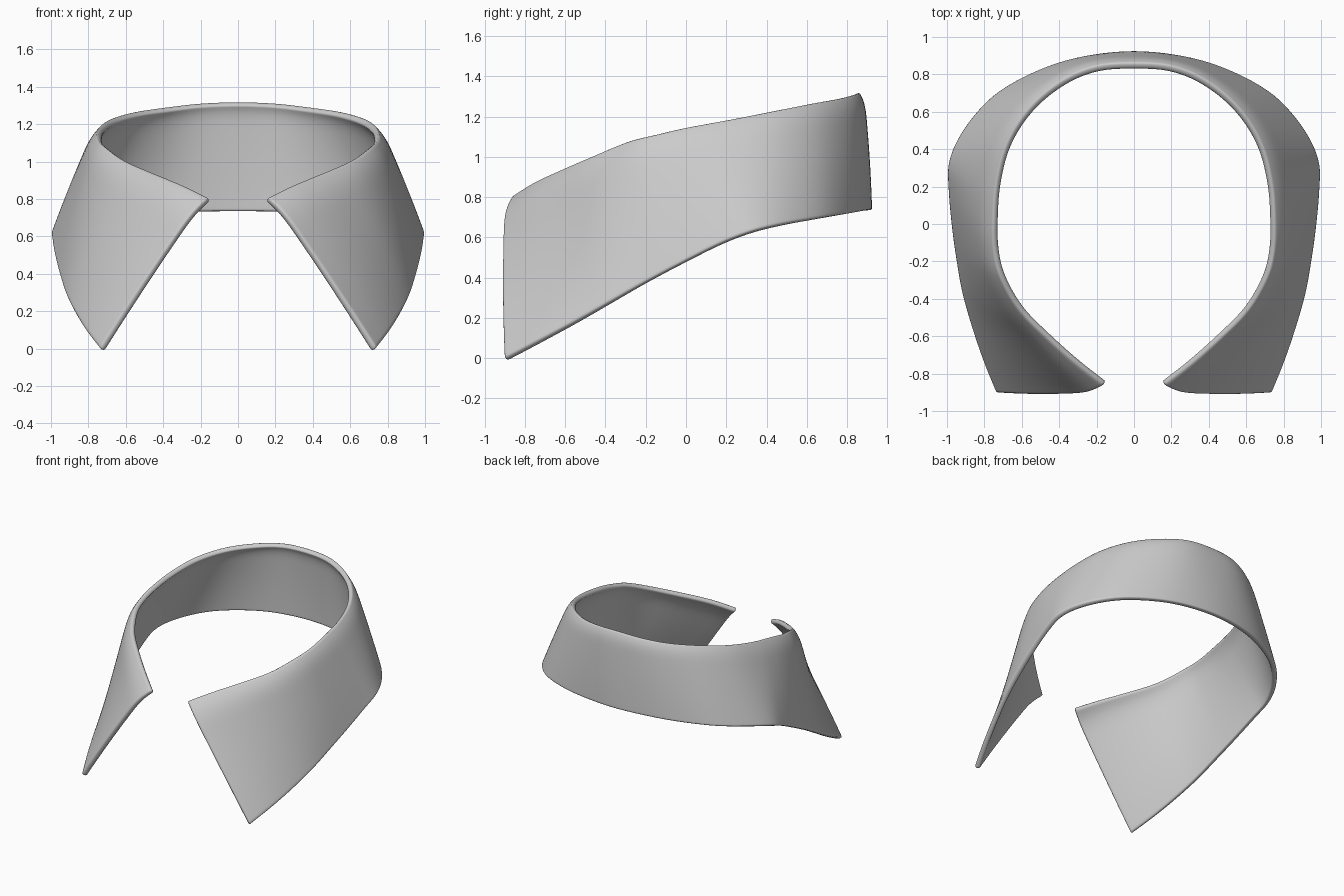
import bpy, bmesh
from mathutils import Vector

if "Cube" in bpy.data.objects:
    bpy.data.objects.remove(bpy.data.objects["Cube"])

# Right half, centre back to front: neck edge and matching hem edge
NECK = [(0, .86, 1.322), (.2, .845, 1.315), (.38, .77, 1.295), (.55, .63, 1.27),
        (.675, .44, 1.233), (.735, .22, 1.19), (.75, 0, 1.15), (.745, -.15, 1.115),
        (.71, -.29, 1.08), (.61, -.46, 1.01), (.46, -.61, .945), (.30, -.75, .88), (.155, -.86, .81)]
HEM = [(0, .925, .735), (.28, .895, .732), (.52, .82, .72), (.75, .69, .70),
       (.91, .51, .672), (.99, .34, .635), (.993, .18, .575), (.975, -.02, .475),
       (.95, -.2, .38), (.92, -.37, .285), (.87, -.55, .185), (.81, -.73, .09), (.74, -.905, 0)]
BULGE = [.02, .02, .02, .02, .02, .02, .025, .025, .025, .03, .035, .04, .045]
ROWS = [0, .02, .05, .09, .16, .25, .35, .45, .55, .65, .75, .85, .93, .98, 1]


def spline(pts, u):
    """Catmull-Rom point at u, measured in control points."""
    i = min(int(u), len(pts) - 2)
    t = u - i
    b, c = Vector(pts[i]), Vector(pts[i + 1])
    # the first point continues into its mirror image
    a = Vector(pts[i - 1]) if i else Vector((-c.x, c.y, c.z))
    d = Vector(pts[i + 2]) if i + 2 < len(pts) else c * 2 - b
    return .5 * (2 * b + (c - a) * t + (2 * a - 5 * b + 4 * c - d) * t * t
                 + (3 * b - a - 3 * c + d) * t ** 3)


# Sheet lofted from neck to hem with a rolled shoulder at the neck
bm = bmesh.new()
last = len(NECK) - 1
stations = [i / 4 for i in range(last * 4)] + [last - .08, last]
grid = []
for u in stations:
    top, hem = spline(NECK, u), spline(HEM, u)
    tangent = spline(NECK, min(u + .1, last)) - spline(NECK, max(u - .1, 0))
    out = Vector((-tangent.y, tangent.x, 0)).normalized()
    if u == 0:
        out = Vector((0, 1, 0))
    i = min(int(u), last - 1)
    b = BULGE[i] + (BULGE[i + 1] - BULGE[i]) * (u - i)
    column = []
    for t in ROWS:
        roll = (1 - (1 - min(t / .16, 1)) ** 2) * (1 - t ** 2)
        column.append(bm.verts.new(top.lerp(hem, t) + out * b * roll * 1.2))
    grid.append(column)
for a, b in zip(grid, grid[1:]):
    for j in range(len(ROWS) - 1):
        bm.faces.new((a[j], a[j + 1], b[j + 1], b[j])).smooth = True
for v in grid[0]:
    v.co.x = 0
bmesh.ops.recalc_face_normals(bm, faces=bm.faces)
bm.faces.ensure_lookup_table()
if bm.faces[0].normal.y < 0:
    bmesh.ops.reverse_faces(bm, faces=bm.faces)
mesh = bpy.data.meshes.new("shirt_collar")
bm.to_mesh(mesh)
bm.free()
collar = bpy.data.objects.new("shirt_collar", mesh)
bpy.context.collection.objects.link(collar)

# Mirror the half, thicken inward and round the edges
mirror = collar.modifiers.new("mirror", 'MIRROR')
mirror.use_clip = True
solid = collar.modifiers.new("cloth_thickness", 'SOLIDIFY')
solid.thickness = .038
solid.offset = -1
sub = collar.modifiers.new("soft_edges", 'SUBSURF')
sub.levels = sub.render_levels = 1
